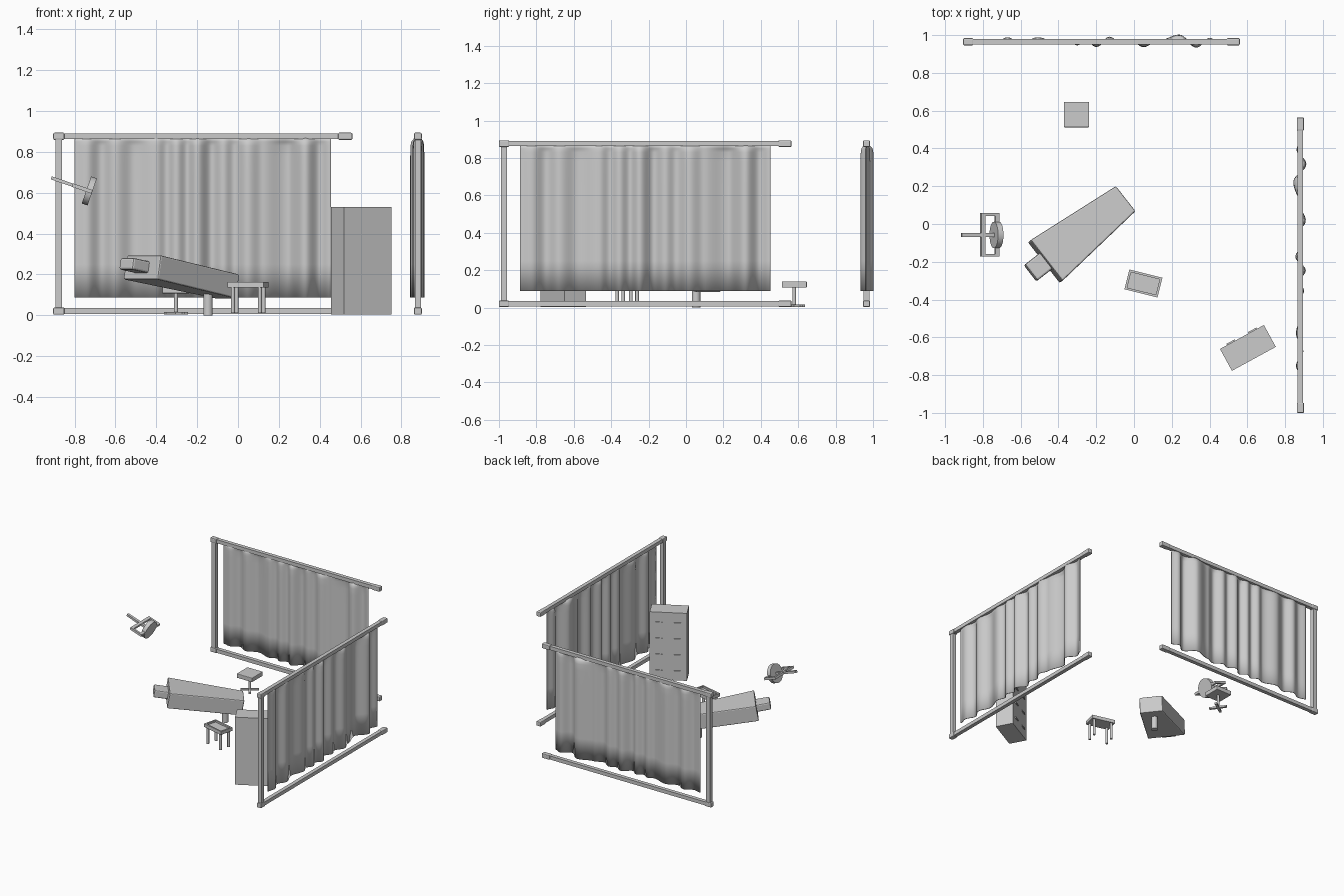
import bpy, bmesh, math
from math import radians, pi
from mathutils import Matrix, Vector

if "Cube" in bpy.data.objects:
    bpy.data.objects.remove(bpy.data.objects["Cube"])

def add_mesh(name, bm, M=Matrix(), bevel=0):
    bmesh.ops.recalc_face_normals(bm, faces=bm.faces)
    me = bpy.data.meshes.new(name)
    bm.to_mesh(me)
    bm.free()
    ob = bpy.data.objects.new(name, me)
    ob.matrix_world = M
    bpy.context.collection.objects.link(ob)
    if bevel:
        b = ob.modifiers.new("bevel", 'BEVEL')
        b.width, b.segments = bevel, 2
    return ob

def box(name, lo, hi, M=Matrix(), bevel=0):
    lo, hi = Vector(lo), Vector(hi)
    bm = bmesh.new()
    S = Matrix.Diagonal((*(hi - lo), 1))
    bmesh.ops.create_cube(bm, size=1, matrix=Matrix.Translation((lo + hi) / 2) @ S)
    return add_mesh(name, bm, M, bevel)

def cyl(name, a, b, r, M=Matrix(), sides=20):
    a, b = Vector(a), Vector(b)
    R = (b - a).to_track_quat('Z', 'Y').to_matrix().to_4x4()
    bm = bmesh.new()
    bmesh.ops.create_cone(bm, cap_ends=True, segments=sides, radius1=r, radius2=r,
                          depth=(b - a).length, matrix=Matrix.Translation((a + b) / 2) @ R)
    for f in bm.faces:
        f.smooth = len(f.verts) == 4
    ob = add_mesh(name, bm, M)
    for e in ob.data.edges:
        va, vb = (ob.data.vertices[i].co for i in e.vertices)
        e.use_edge_sharp = abs((va - vb).dot((b - a).normalized())) < 1e-4
    return ob

def place(x, y, z=0, deg=0):
    return Matrix.Translation((x, y, z)) @ Matrix.Rotation(radians(deg), 4, 'Z')

# Curtain folds: position along the rail, sideways offset
FOLDS = [(-0.80, 0), (-0.74, -0.012), (-0.67, 0.021), (-0.60, -0.013), (-0.51, 0.021),
         (-0.40, -0.01), (-0.35, 0.01), (-0.30, -0.017), (-0.25, 0.008), (-0.20, -0.026),
         (-0.13, 0.024), (-0.07, -0.008), (-0.02, 0.012), (0.05, -0.026), (0.12, 0.0),
         (0.24, 0.035), (0.33, -0.029), (0.40, 0.018), (0.455, -0.005)]

def fold(x):
    for (a, da), (b, db) in zip(FOLDS, FOLDS[1:]):
        if x <= b:
            t = (x - a) / (b - a)
            return da + (db - da) * (1 - math.cos(pi * t)) / 2
    return FOLDS[-1][1]

# Open screen frame with hanging curtain; k stretches it along the rail
def screen(side, M, k):
    x0, x1 = -0.905 * k, 0.56 * k
    for tag, z in (("bottom", 0.021), ("top", 0.877)):
        box(f"{side}_{tag}_rail", (x0 + 0.02, -0.015, z - 0.014), (x1 - 0.03, 0.015, z + 0.014), M)
        box(f"{side}_{tag}_corner_block", (x0, -0.019, z - 0.018), (x0 + 0.055, 0.019, z + 0.017), M, 0.006)
        box(f"{side}_{tag}_end_block", (x1 - 0.07, -0.019, z - 0.018), (x1, 0.019, z + 0.017), M, 0.006)
    box(f"{side}_post", (x0 + 0.012, -0.015, 0.03), (x0 + 0.044, 0.015, 0.87), M)
    bm = bmesh.new()
    n, zs = 150, (0.088, 0.25, 0.45, 0.65, 0.78, 0.83, 0.85, 0.872)
    amp = (1, 1, 1, 1, 1, 0.97, 0.85, 0.3)
    rows = []
    for z, a in zip(zs, amp):
        row = []
        for i in range(n + 1):
            x = -0.80 + 1.255 * i / n
            row.append(bm.verts.new((x * k, fold(x) * a, z)))
        rows.append(row)
    for r, s in zip(rows, rows[1:]):
        for i in range(n):
            bm.faces.new((r[i], r[i + 1], s[i + 1], s[i])).smooth = True
    ob = add_mesh(f"{side}_curtain", bm, M)
    sol = ob.modifiers.new("thickness", 'SOLIDIFY')
    sol.thickness, sol.offset = 0.005, 0

screen("back", place(0, 0.965), 1)
screen("right", place(0.881, -0.034, 0, 90), 1.068)

# Reclined tapered couch with headrest and pedestal
M = place(-0.043, 0.135, 0.2, 218) @ Matrix.Rotation(radians(-10), 4, 'Y')
bm = bmesh.new()
bmesh.ops.create_cube(bm, size=1)
for v in bm.verts:
    head = v.co.x > 0
    v.co = (0.54 if head else 0, v.co.y * (0.274 if head else 0.168), -0.12 if v.co.z < 0 else 0)
add_mesh("couch_cushion", bm, M, 0.008)
box("couch_headrest", (0.52, -0.054, -0.088), (0.64, 0.054, -0.03), M, 0.01)
cyl("couch_pedestal", (-0.147, 0.054, 0), (-0.147, 0.054, 0.12), 0.023)

# Stool
M = place(-0.304, 0.579)
box("stool_seat", (-0.067, -0.067, 0.107), (0.067, 0.067, 0.14), M, 0.004)
cyl("stool_stem", (0, 0, 0.008), (0, 0, 0.11), 0.01, M)
for i in range(4):
    box(f"stool_foot_{i}", (0, -0.009, 0.003), (0.065, 0.009, 0.016), M @ place(0, 0, 0, 35 + 90 * i))

# Small tray table with raised rim
M = place(0.05, -0.315, 0, -14)
box("tray_base", (-0.09, -0.054, 0.137), (0.09, 0.054, 0.15), M)
for s in (-1, 1):
    y = 0.048 * s
    x = 0.084 * s
    box(f"tray_long_rim_{s}", (-0.09, y - 0.006, 0.145), (0.09, y + 0.006, 0.163), M)
    box(f"tray_short_rim_{s}", (x - 0.006, -0.054, 0.145), (x + 0.006, 0.054, 0.163), M)
    for t in (-1, 1):
        cyl(f"tray_leg_{s}_{t}", (0.068 * s, 0.038 * t, 0.01), (0.068 * s, 0.038 * t, 0.14), 0.01, M, 12)

# Cabinet with handles facing the couch
M = place(0.603, -0.656, 0, 28.6)
box("cabinet_body", (-0.1325, -0.066, 0.003), (0.1325, 0.066, 0.53), M)
for r in range(4):
    for s in (-1, 1):
        z = 0.075 + r * 0.125
        box(f"cabinet_handle_{r}_{s}", (0.065 * s - 0.025, 0.06, z - 0.005),
            (0.065 * s + 0.025, 0.073, z + 0.005), M)

# Examination lamp: arm, yoke and tilted round head
M = place(-0.728, -0.058, 0.609) @ Matrix.Rotation(radians(19), 4, 'Y')
cyl("lamp_head", (-0.015, 0, 0), (0.015, 0, 0), 0.07, M, 32)
box("lamp_arm", (-0.197, -0.01, -0.008), (-0.01, 0.01, 0.008), M)
box("lamp_yoke_back", (-0.088, -0.115, -0.009), (-0.066, 0.115, 0.009), M)
for s in (-1, 1):
    a, b = sorted((0.1 * s, 0.115 * s))
    box(f"lamp_yoke_side_{s}", (-0.088, a, -0.009), (0.014, b, 0.009), M)
    a, b = sorted((0.06 * s, 0.115 * s))
    box(f"lamp_yoke_pin_{s}", (-0.008, a, -0.009), (0.014, b, 0.009), M)
